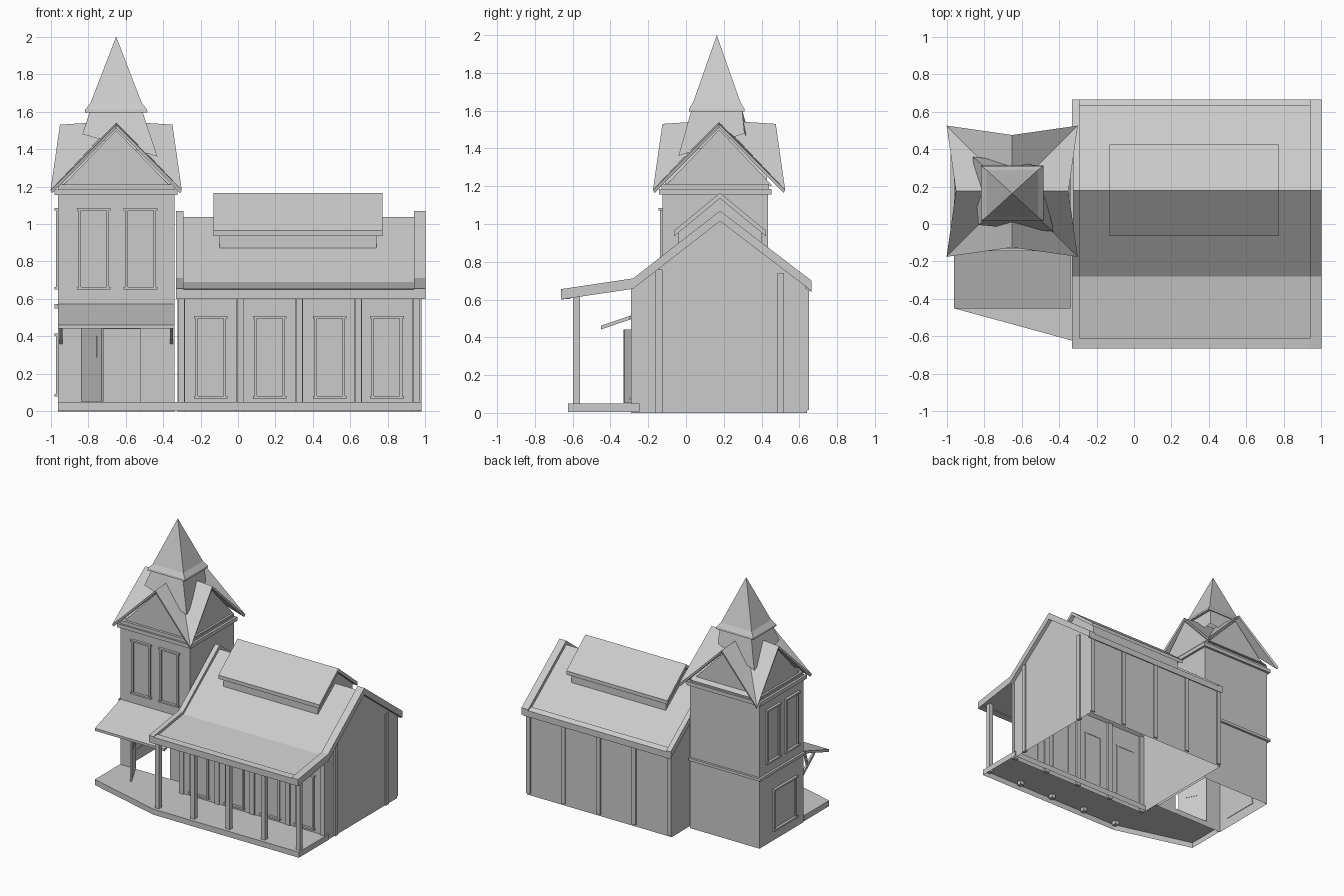
import bpy, bmesh, math
from mathutils import Vector

if "Cube" in bpy.data.objects:
    bpy.data.objects.remove(bpy.data.objects["Cube"])

grey = bpy.data.materials.new("plain grey")
grey.diffuse_color = (0.6, 0.6, 0.6, 1)
grey.use_nodes = True
grey.node_tree.nodes["Principled BSDF"].inputs["Base Color"].default_value = grey.diffuse_color


def finish(name, bm, normals=True):
    if normals:
        bmesh.ops.recalc_face_normals(bm, faces=bm.faces[:])
    me = bpy.data.meshes.new(name)
    bm.to_mesh(me)
    bm.free()
    me.materials.append(grey)
    ob = bpy.data.objects.new(name, me)
    bpy.context.collection.objects.link(ob)
    return ob


def prism(name, pts, axis, a, b, drop=()):
    """Extrude a 2D outline along an axis; drop removes faces by outward direction."""
    def at(p, t):
        return {"x": (t, p[0], p[1]), "y": (p[0], t, p[1]), "z": (p[0], p[1], t)}[axis]
    bm = bmesh.new()
    lo = [bm.verts.new(at(p, a)) for p in pts]
    hi = [bm.verts.new(at(p, b)) for p in pts]
    n = len(pts)
    bm.faces.new(lo)
    bm.faces.new(hi)
    for i in range(n):
        j = (i + 1) % n
        bm.faces.new((lo[i], lo[j], hi[j], hi[i]))
    bmesh.ops.recalc_face_normals(bm, faces=bm.faces[:])
    bm.normal_update()
    dead = [f for f in bm.faces if any(f.normal.dot(Vector(d)) > 0.99 for d in drop)]
    bmesh.ops.delete(bm, geom=dead, context="FACES")
    return finish(name, bm, False)


def boxes(name, bounds):
    """One object made of boxes given as (x0, x1, y0, y1, z0, z1)."""
    bm = bmesh.new()
    for x0, x1, y0, y1, z0, z1 in bounds:
        vs = bmesh.ops.create_cube(bm, size=1)["verts"]
        for v in vs:
            v.co = ((x0 + x1) / 2 + v.co.x * (x1 - x0),
                    (y0 + y1) / 2 + v.co.y * (y1 - y0),
                    (z0 + z1) / 2 + v.co.z * (z1 - z0))
    return finish(name, bm)


def strip(name, top, thick, x0, x1):
    """Sheet following a (y, z) line, extruded along x."""
    return prism(name, top + [(y, z - thick) for y, z in reversed(top)], "x", x0, x1)


def window(name, c, w, z0, z1, wall, side="front"):
    """Trim frame: two jambs, a head and a sill standing off the wall."""
    h = w / 2
    parts = [(c - h + .008, c - h + .022, .012, z0, z1), (c + h - .022, c + h - .008, .012, z0, z1),
             (c - h, c + h, .02, z1 - .013, z1), (c - h, c + h, .02, z0, z0 + .013)]
    if side == "front":
        boxes(name, [(a, b, wall - d, wall + .004, e, f) for a, b, d, e, f in parts])
    else:
        boxes(name, [(wall - d, wall + .004, a, b, e, f) for a, b, d, e, f in parts])


DOWN = (0, 0, -1)

# Main hall, open underneath
prism("hall_walls", [(-.28, 0), (-.28, .67), (.18, 1.02), (.64, .66), (.64, 0)],
      "x", -.32, .97, [DOWN])

# Hall roof with porch slope, raised barges and eave rims
line = [(-.655, .635), (-.28, .69), (.18, 1.038), (.655, .675)]
strip("hall_roof", line, .03, -.32, .97)
barge = [(-.663, .655), (-.28, .712), (.18, 1.07), (.665, .70)]
strip("left_barge", barge, .055, -.33, -.29)
strip("right_barge", barge, .055, .94, 1.0)
strip("front_eave_rim", [(-.663, .65), (-.61, .655)], .05, -.325, .985)
strip("back_eave_rim", [(.63, .71), (.665, .69)], .05, -.325, .985)

# Roof lantern
prism("lantern_walls", [(-.04, .83), (-.04, .975), (.18, 1.14), (.4, .975), (.4, .83)], "x", -.1, .74)
strip("lantern_roof", [(-.063, .965), (.18, 1.165), (.423, .965)], .03, -.13, .77)

# Pilasters and porch posts on a common spacing
bays = [-.303, .013, .327, .642, .952]
boxes("front_pilasters", [(x - .02, x + .02, -.29, -.265, 0, .66) for x in bays])
boxes("back_pilasters", [(x - .018, x + .018, .625, .65, .015, .655) for x in bays])
boxes("porch_posts", [(x - .018, x + .018, -.598, -.562, .02, .62) for x in bays])
boxes("gable_pilasters", [(.955, .98, y - .018, y + .018, 0, z) for y, z in ((-.143, .76), (.502, .74))])
for i, x in enumerate((-.145, .17, .49, .795)):
    window("hall_window_%d" % (i + 1), x, .18, .07, .51, -.28)

# Porch deck, open underneath
prism("porch_deck", [(-.96, -.13), (-.96, -.45), (-.32, -.625), (.98, -.625), (.98, -.245), (-.33, -.245),
                     (-.33, -.13)], "z", .005, .05, [DOWN])

# Tower shell with a doorway in its front wall
L, R, F, B = -.96, -.34, -.125, .435
prism("tower_walls", [(L, F), (R, F), (R, B), (L, B)], "z", 0, 1.2, [DOWN, (0, -1, 0)])
bm = bmesh.new()
bm.faces.new([bm.verts.new((x, F, z)) for x, z in
              [(L, 0), (-.83, 0), (-.83, .44), (-.52, .44), (-.52, 0), (R, 0), (R, 1.2), (L, 1.2)]])
finish("tower_front_wall", bm, False)
boxes("tower_band", [(L - .018, L + .005, F, B + .015, .55, .572), (L - .018, R, B - .005, B + .018, .55, .572)])
boxes("tower_cornice", [(L - .018, R + .018, F - .018, B + .018, 1.155, 1.185),
                        (L + .004, R - .004, F - .005, B + .005, 1.185, 1.212)])

# Tower windows
for i, x in enumerate((-.77, -.52)):
    window("tower_front_window_%d" % (i + 1), x, .18, .65, 1.085, F)
for i, y in enumerate((.03, .27)):
    window("tower_left_window_%d" % (i + 1), y, .18, .65, 1.085, L, "left")
window("tower_lower_window", .12, .3, .08, .415, L, "left")

# Open door with a small pane frame
door = boxes("open_door", [(0, .23, -.006, .006, 0, .39)])
pane = boxes("door_pane", [(.07, .18, -.009, .009, .235, .35)])
for ob in (door, pane):
    ob.location = (-.83, F, .052)
    ob.rotation_euler = (0, 0, math.atan2(-.21, .11))

# Awning and its brackets
strip("awning", [(-.45, .462), (F, .572)], .02, L, R)
for side, x in (("left", -.945), ("right", -.355)):
    prism(side + "_bracket_arm", [(F, .36), (F, .39), (-.27, .505), (-.285, .49)], "x", x - .008, x + .008)
    prism(side + "_bracket_brace", [(-.185, .43), (-.2, .44), (-.165, .545), (-.15, .545)],
          "x", x - .008, x + .008)

# Cross-gabled tower roof: centre, four ridge ends, four low corners
cx, cy = -.65, .175
bm = bmesh.new()
centre = bm.verts.new((cx, cy, 1.55))
ring = []
for k in range(4):
    a = k * math.pi / 2
    c, s = math.cos(a), math.sin(a)
    ring.append(bm.verts.new((cx + .3 * c, cy + .3 * s, 1.53)))
    ring.append(bm.verts.new((cx + .35 * (c - s), cy + .35 * (s + c), 1.18)))
for k in range(8):
    bm.faces.new((centre, ring[k], ring[(k + 1) % 8]))
roof = finish("tower_roof", bm, False)
mod = roof.modifiers.new("thickness", "SOLIDIFY")
mod.thickness = .02
mod.offset = -1
prism("front_back_gables", [(cx - .285, 1.205), (cx, 1.5), (cx + .285, 1.205)], "y", F + .015, B - .005)
prism("side_gables", [(cy - .28, 1.205), (cy, 1.5), (cy + .28, 1.205)], "x", L + .02, R - .02)

# Spire: skirt reaching into the valleys, flared lip and pyramid
sy = .163
bm = bmesh.new()
skirt = [(-.83, -.005, 1.48), (-.43, -.04, 1.36), (-.5, .31, 1.48), (-.86, .36, 1.38)]
corners = [(-1, -1), (1, -1), (1, 1), (-1, 1)]
levels = [[bm.verts.new(p) for p in skirt]]
for hx, hy, z in ((.14, .135, 1.6), (.167, .148, 1.595), (.165, .146, 1.61), (.137, .125, 1.645)):
    levels.append([bm.verts.new((cx + hx * i, sy + hy * j, z)) for i, j in corners])
tip = bm.verts.new((cx, sy, 2.0))
for lo, hi in zip(levels, levels[1:]):
    for k in range(4):
        n = (k + 1) % 4
        bm.faces.new((lo[k], lo[n], hi[n], hi[k]))
for k in range(4):
    bm.faces.new((levels[-1][k], levels[-1][(k + 1) % 4], tip))
finish("spire", bm)
